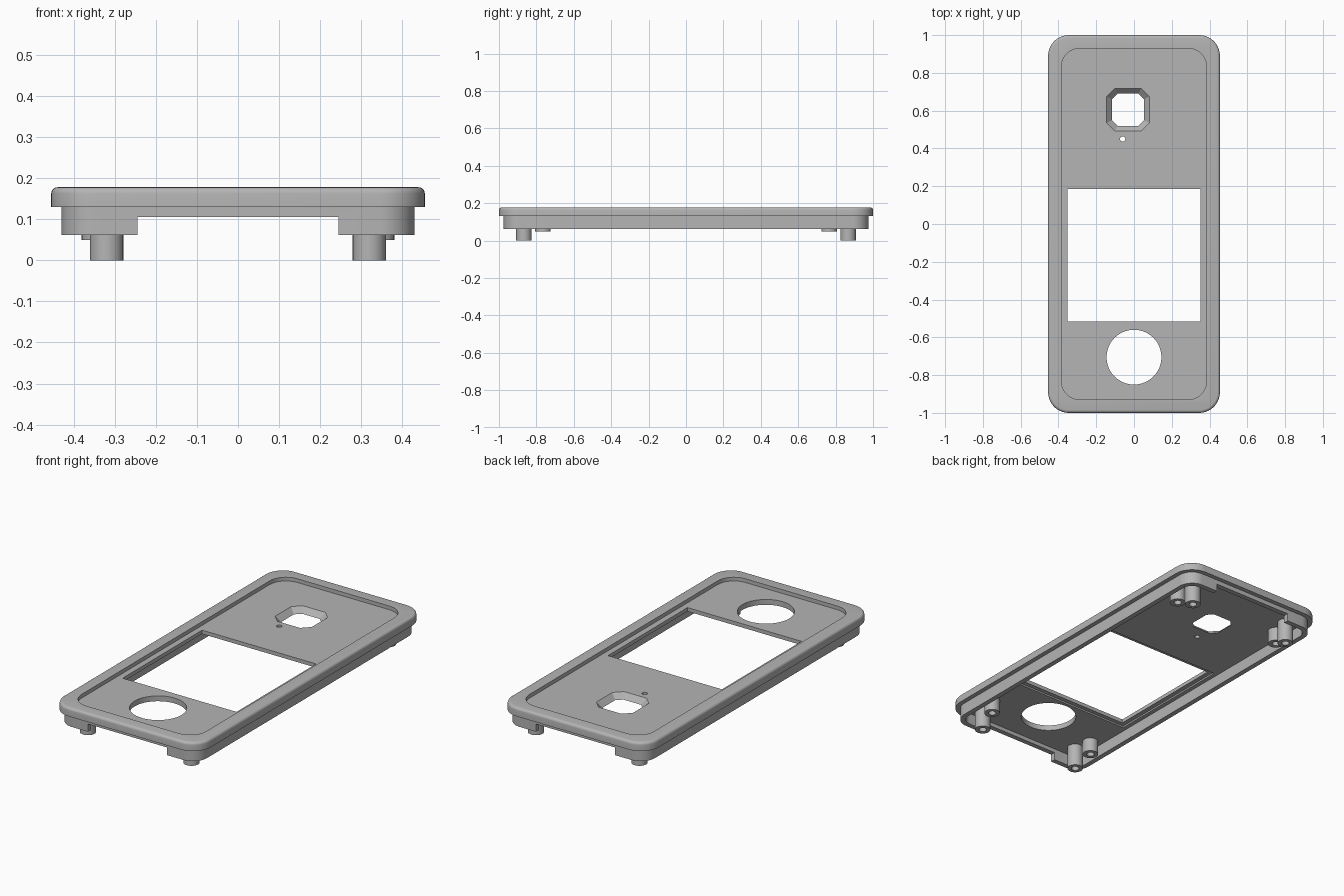
import bpy, bmesh, math

# Start clean
cube = bpy.data.objects.get("Cube")
if cube:
    bpy.data.objects.remove(cube, do_unlink=True)

# Single plastic colour
GREY = (0.46, 0.46, 0.46, 1.0)
grey = bpy.data.materials.new("grey plastic")
grey.use_nodes = True
grey.diffuse_color = GREY
grey.node_tree.nodes["Principled BSDF"].inputs["Base Color"].default_value = GREY


def ring(hx, hy, r, segs):
    """Outline of a rectangle with rounded corners (one segment gives a chamfer)."""
    points = []
    for quarter, (sx, sy) in enumerate([(1, 1), (-1, 1), (-1, -1), (1, -1)]):
        for i in range(segs + 1):
            a = (quarter + i / segs) * math.pi / 2
            points.append((sx * (hx - r) + r * math.cos(a), sy * (hy - r) + r * math.sin(a)))
    return points


def loft(name, sections, centre=(0, 0), segs=10):
    """Closed solid through sections of (z, half width, half length, corner radius)."""
    bm = bmesh.new()
    loops = [[bm.verts.new((centre[0] + x, centre[1] + y, z)) for x, y in ring(hx, hy, r, segs)]
             for z, hx, hy, r in sections]
    n = len(loops[0])
    for low, high in zip(loops, loops[1:]):
        for i in range(n):
            j = (i + 1) % n
            bm.faces.new((low[i], low[j], high[j], high[i]))
    bm.faces.new(loops[0][::-1])
    bm.faces.new(loops[-1])
    bmesh.ops.remove_doubles(bm, verts=bm.verts, dist=1e-5)
    bmesh.ops.recalc_face_normals(bm, faces=bm.faces)
    mesh = bpy.data.meshes.new(name)
    bm.to_mesh(mesh)
    bm.free()
    mesh.materials.append(grey)
    obj = bpy.data.objects.new(name, mesh)
    bpy.context.collection.objects.link(obj)
    return obj


def prism(name, z0, z1, hx, hy, r=0.0005, centre=(0, 0), segs=10):
    return loft(name, [(z0, hx, hy, r), (z1, hx, hy, r)], centre, segs)


def activate(obj):
    bpy.ops.object.select_all(action='DESELECT')
    obj.select_set(True)
    bpy.context.view_layer.objects.active = obj


def cut(obj, cutter):
    cutter.hide_render = True
    activate(obj)
    mod = obj.modifiers.new("cut", 'BOOLEAN')
    mod.operation, mod.solver, mod.object = 'DIFFERENCE', 'EXACT', cutter
    bpy.ops.object.modifier_apply(modifier=mod.name)
    bpy.data.objects.remove(cutter, do_unlink=True)


def smooth(obj):
    activate(obj)
    bpy.ops.object.shade_smooth_by_angle(angle=math.radians(30))


W, L, TOP = 0.455, 1.0, 0.178        # half width, half length, height
FLOOR, UNDER, STEP = 0.157, 0.127, 0.13  # recess floor, plate underside, bezel bottom
EDGE = 0.015

# Cover: narrow skirt, wide bezel, rounded top edge
sections = [(0.062, W - 0.025, L - 0.025, 0.085), (STEP, W - 0.025, L - 0.025, 0.085),
            (STEP, W, L, 0.11)]
for i in range(5):
    a = i / 4 * math.pi / 2
    inset = EDGE * (1 - math.cos(a))
    sections.append((TOP - EDGE + EDGE * math.sin(a), W - inset, L - inset, 0.11 - inset))
cover = loft("front_cover", sections)

# Top recess and hollow underside
cut(cover, prism("recess_cutter", FLOOR, 0.3, 0.385, 0.93, 0.1))
cut(cover, prism("cavity_cutter", -0.1, UNDER, W - 0.053, L - 0.053, 0.06))

# Screen window with a shallow pocket behind it
cut(cover, prism("screen_cutter", 0, 0.3, 0.352, 0.351, centre=(0, -0.165), segs=1))
cut(cover, prism("screen_pocket_cutter", 0.1, UNDER + 0.009, 0.378, 0.375,
                 centre=(0, -0.165), segs=1))

# Round button opening and pin hole
cut(cover, prism("button_cutter", 0, 0.3, 0.145, 0.145, 0.145, (0, -0.705), 16))
cut(cover, prism("pin_cutter", 0, 0.3, 0.014, 0.014, 0.014, (-0.06, 0.45), 5))

# Tapered eight-sided opening
big, small = (0.113, 0.113, 0.043), (0.085, 0.085, 0.03)
cut(cover, loft("taper_cutter", [(0, *small), (UNDER, *small), (FLOOR, *big), (0.3, *big)],
                (-0.032, 0.605), 1))

# Wide notches in both end walls
cut(cover, prism("notch_cutter", 0, 0.105, 0.245, 1.2, segs=1))
smooth(cover)

# Screw posts with blind holes: one tall and one short at each corner
for end, sy in (("front", -1), ("back", 1)):
    for side, sx in (("left", 1), ("right", -1)):
        for kind, x, y, z in (("tall", 0.32, 0.867, 0), ("short", 0.34, 0.765, 0.049)):
            profile = [(0.132, 0.041), (z, 0.041), (z, 0.02), (z + 0.04, 0.02)]
            post = loft(f"{end}_{side}_{kind}_post", [(h, r, r, r) for h, r in profile],
                        (sx * x, sy * y), 6)
            smooth(post)
